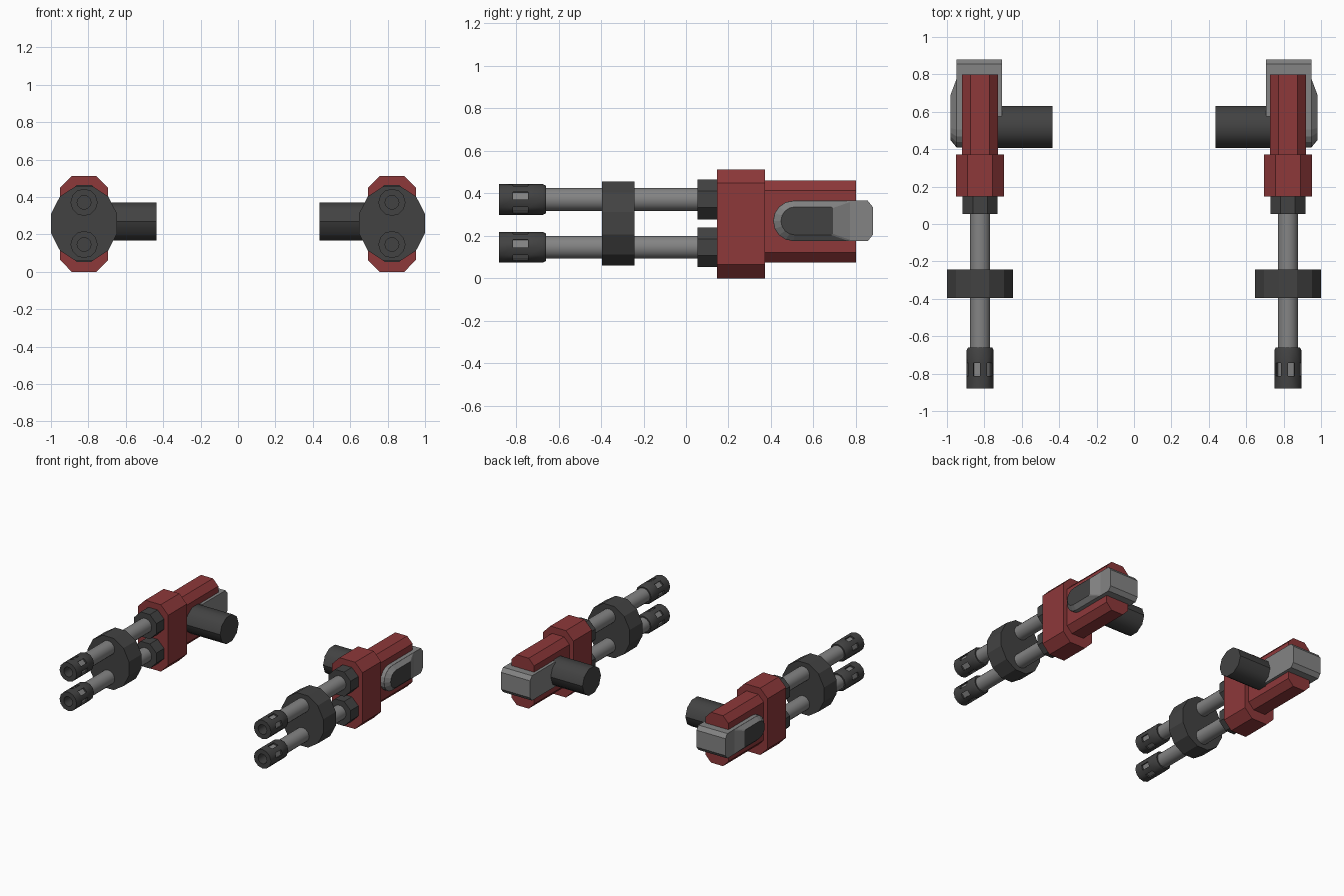
import bpy, bmesh
from math import cos, sin, pi, radians

if "Cube" in bpy.data.objects:
    bpy.data.objects.remove(bpy.data.objects["Cube"])

CX = 0.823            # centre line of one gun
CZ = 0.258


def material(name, c):
    m = bpy.data.materials.new(name)
    m.diffuse_color = (*c, 1)
    m.use_nodes = True
    m.node_tree.nodes["Principled BSDF"].inputs["Base Color"].default_value = m.diffuse_color
    return m


RED = material("red_paint", (0.27, 0.04, 0.042))
DARK = material("dark_metal", (0.055, 0.055, 0.055))
GREY = material("grey_metal", (0.23, 0.23, 0.23))


def loft(name, rings, mats, smooth=False, edit=None):
    """Skin a list of point rings, cap both ends, mirror to the other side."""
    bm = bmesh.new()
    vs = [[bm.verts.new(p) for p in r] for r in rings]
    n = len(rings[0])
    bands = []
    for a, b in zip(vs, vs[1:]):
        bands.append([bm.faces.new((a[i], a[(i + 1) % n], b[(i + 1) % n], b[i]))
                      for i in range(n)])
    bm.faces.new(vs[0])
    end = bm.faces.new(vs[-1])
    bmesh.ops.recalc_face_normals(bm, faces=bm.faces)
    if edit:
        edit(bm, bands, end)
    me = bpy.data.meshes.new(name)
    bm.to_mesh(me)
    bm.free()
    ob = bpy.data.objects.new(name, me)
    bpy.context.collection.objects.link(ob)
    for m in mats:
        me.materials.append(m)
    if smooth:
        bpy.ops.object.select_all(action='DESELECT')
        ob.select_set(True)
        bpy.context.view_layer.objects.active = ob
        bpy.ops.object.shade_smooth_by_angle(angle=radians(37))
    mod = ob.modifiers.new("mirror", 'MIRROR')
    mod.use_clip = False
    mod.use_mirror_merge = False
    return ob


def circle(n, rx, rz, phase=0.0):
    return [(rx * cos(2 * pi * (i + phase) / n), rz * sin(2 * pi * (i + phase) / n))
            for i in range(n)]


def along_y(pts, y, cz=CZ):
    return [(CX + u, y, cz + v) for u, v in pts]


def along_x(pts, x):
    return [(x, u, v) for u, v in pts]


def chamfered(hx, hz, cx, cz):
    """Rectangle with cut corners."""
    return [(hx, -hz + cz), (hx, hz - cz), (hx - cx, hz), (-hx + cx, hz),
            (-hx, hz - cz), (-hx, -hz + cz), (-hx + cx, -hz), (hx - cx, -hz)]


# receiver: tall front block and slimmer rear block
front = chamfered(0.129, 0.256, 0.063, 0.064)
loft("receiver_front", [along_y(front, 0.147, 0.256), along_y(front, 0.372, 0.256)], [RED])
rear = chamfered(0.096, 0.193, 0.045, 0.047)
loft("receiver_rear", [along_y(rear, 0.36, 0.267), along_y(rear, 0.80, 0.267)], [RED])

# barrel clamp
k = 1 / cos(pi / 12)
clamp = circle(12, 0.176 * k, 0.198 * k, 0.5)
loft("barrel_clamp", [along_y(clamp, -0.395), along_y(clamp, -0.243)], [DARK])


# muzzle vents: every second facet sunk, with a lighter floor
def vents(bm, bands, end):
    for f in bands[3][::2]:
        n = f.normal.copy()
        f2 = bmesh.ops.extrude_discrete_faces(bm, faces=[f])["faces"][0]
        f2.material_index = 1
        bmesh.ops.translate(bm, verts=f2.verts, vec=-n * 0.012)
        # side walls of the recess
        bmesh.ops.recalc_face_normals(bm, faces=bm.faces)


for level, z in (("upper", 0.371), ("lower", 0.146)):
    tube = circle(16, 0.055, 0.055, 0.5)
    loft(level + "_barrel", [along_y(tube, -0.67, z), along_y(tube, 0.10, z)], [GREY], True)
    c = 0.094 / cos(pi / 8)
    collar = circle(8, c, c, 0.5)
    loft(level + "_barrel_collar", [along_y(collar, 0.053, z), along_y(collar, 0.16, z)], [DARK])
    profile = [(0.037, -0.79), (0.037, -0.88), (0.069, -0.88), (0.0725, -0.814 - 0.06),
               (0.0725, -0.675), (0.065, -0.66)]
    profile[3:4] = [(0.0725, -0.814), (0.0725, -0.743)]
    profile[2] = (0.0725, -0.88)
    loft(level + "_muzzle", [along_y(circle(12, r, r), y, z) for r, y in profile],
         [DARK, GREY], True, vents)


# rear housing: rounded nose, chamfered tail
def housing(y0, y1, r, cut_y, cut_z, z=0.270, steps=8):
    nose = [(y0 + r - r * sin(pi * i / steps), z + r * cos(pi * i / steps))
            for i in range(steps + 1)]
    tail = [(y1 - cut_y, z - r), (y1, z - r + cut_z), (y1, z + r - cut_z), (y1 - cut_y, z + r)]
    return nose + tail


body = housing(0.41, 0.88, 0.095, 0.024, 0.03)
loft("rear_housing", [along_x(body, 0.82), along_x(body, 0.95)], [GREY])
inner = [(0.575, 0.175), (0.856, 0.175), (0.88, 0.205), (0.88, 0.335), (0.856, 0.365), (0.575, 0.365)]
loft("rear_housing_inner", [along_x(inner, 0.705), along_x(inner, 0.82)], [GREY])


# raised side pad with dark face
def dark_end(bm, bands, end):
    end.material_index = 1


loft("side_pad", [along_x(housing(0.41, 0.775, 0.095, 0.01, 0.005), 0.949),
                  along_x(housing(0.447, 0.693, 0.066, 0.01, 0.005), 0.98)],
     [GREY, DARK], False, dark_end)

# mounting hub pointing to the middle
hub = [(0.518 + u, 0.269 + v) for u, v in circle(10, 0.112, 0.107)]
loft("mounting_hub", [along_x(hub, 0.436), along_x(hub, 0.74)], [DARK], True)
